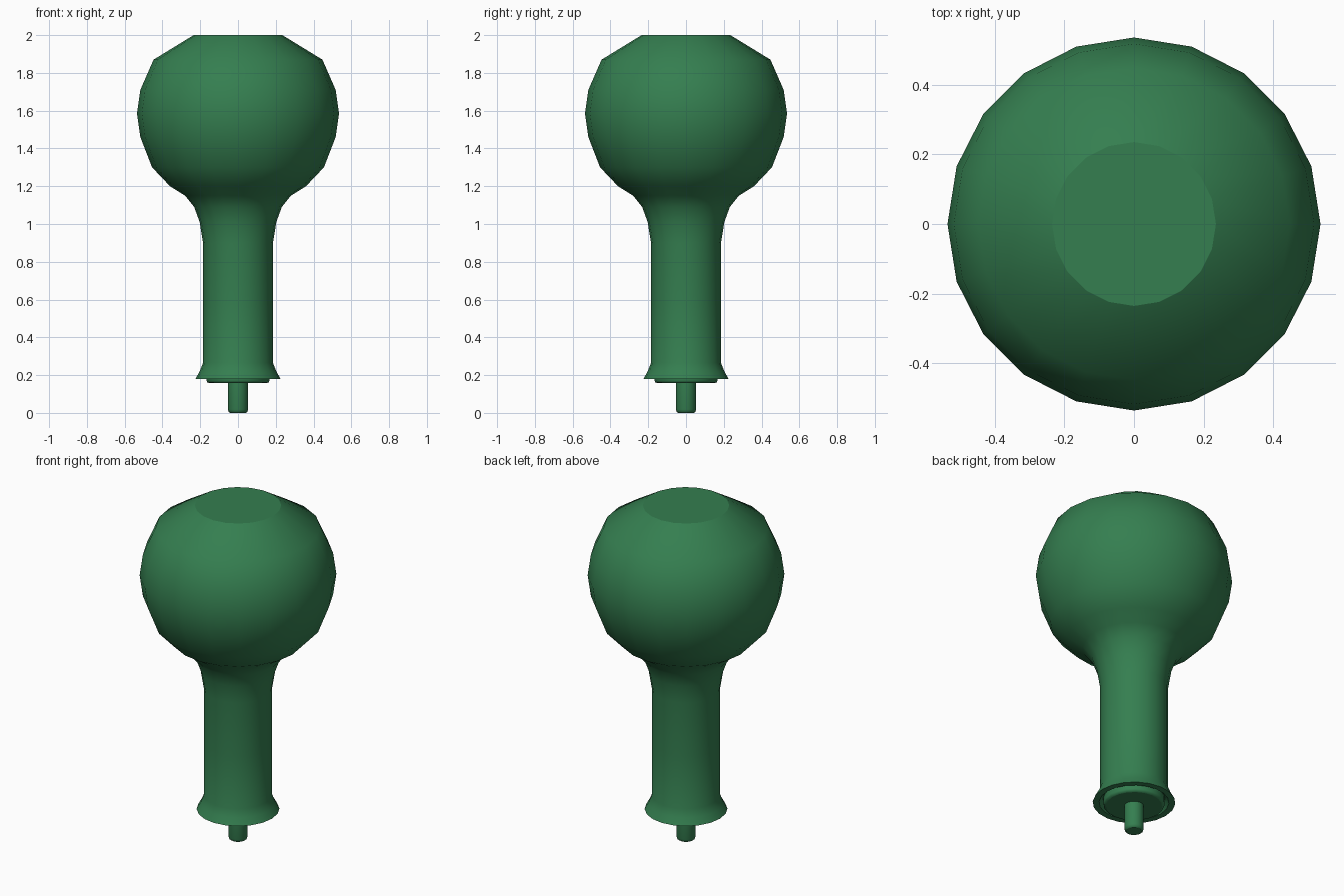
import bpy, bmesh, math

if "Cube" in bpy.data.objects:
    bpy.data.objects.remove(bpy.data.objects["Cube"])

SIDES = 20
mat = bpy.data.materials.new("green")
mat.diffuse_color = (0.035, 0.21, 0.08, 1)
mat.use_nodes = True
mat.node_tree.nodes["Principled BSDF"].inputs["Base Color"].default_value = mat.diffuse_color


def lathe(name, profile, sharp=()):
    """Spin (radius, z) points about z, capping both ends; sharp = hard ring indices."""
    bm = bmesh.new()
    rings = [[bm.verts.new((r * math.cos(a), r * math.sin(a), z))
              for a in (2 * math.pi * i / SIDES for i in range(SIDES))]
             for r, z in profile]
    for low, high in zip(rings, rings[1:]):
        for i in range(SIDES):
            j = (i + 1) % SIDES
            bm.faces.new((low[i], low[j], high[j], high[i])).smooth = True
    bm.faces.new(rings[0][::-1])
    bm.faces.new(rings[-1])
    for k in sharp:
        for i in range(SIDES):
            bm.edges.get((rings[k][i], rings[k][(i + 1) % SIDES])).smooth = False
    bmesh.ops.recalc_face_normals(bm, faces=bm.faces)
    mesh = bpy.data.meshes.new(name)
    bm.to_mesh(mesh)
    bm.free()
    mesh.materials.append(mat)
    obj = bpy.data.objects.new(name, mesh)
    bpy.context.collection.objects.link(obj)
    return obj


# Knob head, neck and flared foot with a recessed underside
lathe("knob_handle", [
    (0.17, 0.205), (0.19, 0.18), (0.225, 0.18),
    (0.203, 0.22), (0.185, 0.265), (0.185, 0.58), (0.185, 0.90),
    (0.203, 1.01), (0.232, 1.09), (0.28, 1.15), (0.36, 1.20),
    (0.455, 1.30), (0.517, 1.46), (0.535, 1.585), (0.517, 1.71),
    (0.447, 1.87), (0.235, 2.0)], sharp=(0, 1, 2, 16))

# Base disc with a softened lower edge
lathe("base_disc", [(0.153, 0.158), (0.163, 0.162), (0.167, 0.172), (0.167, 0.215)],
      sharp=(0, 3))

# Mounting pin
lathe("mounting_pin", [(0.041, 0.0), (0.049, 0.005), (0.053, 0.018), (0.053, 0.18)],
      sharp=(0, 3))
